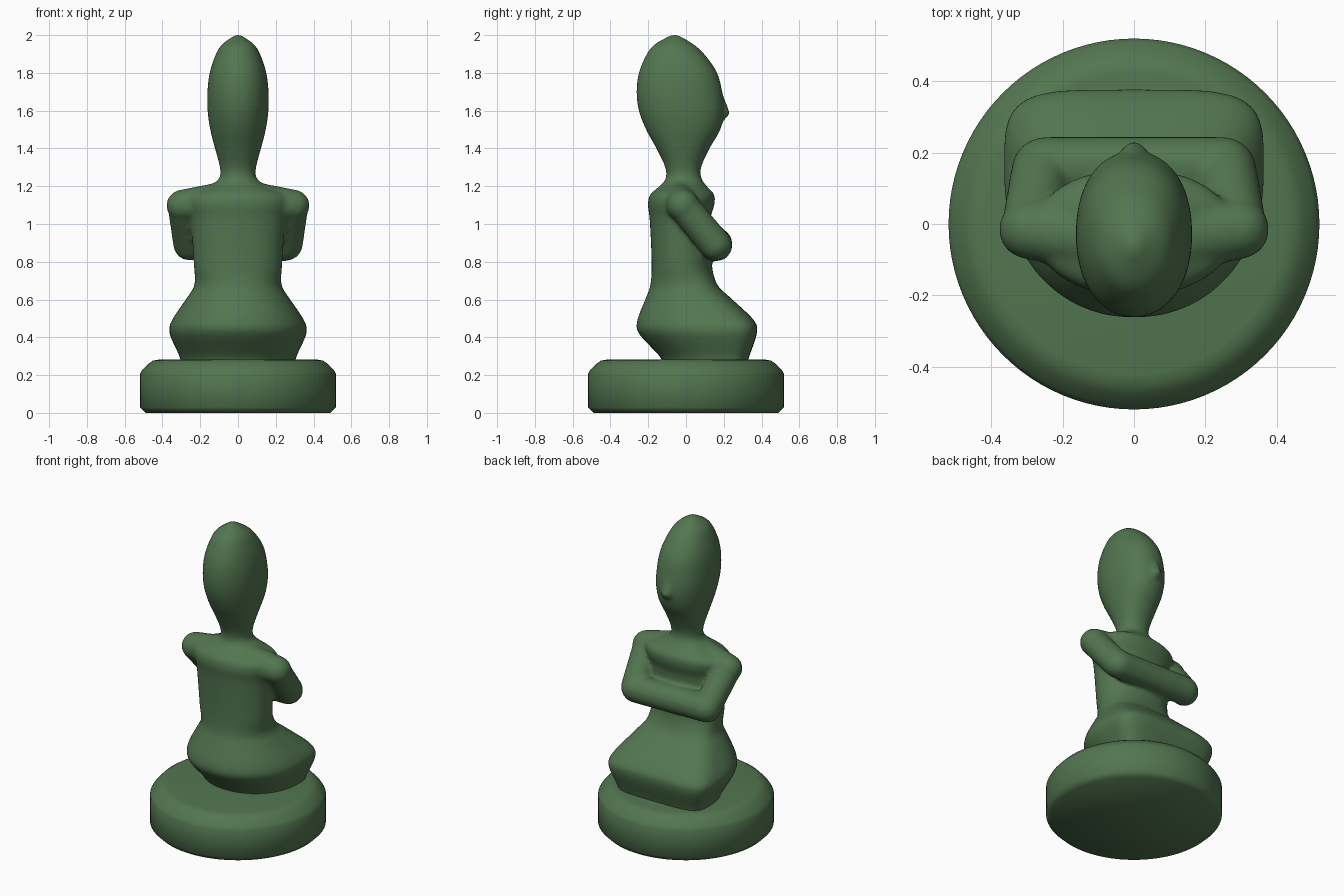
import bpy, bmesh, math
from mathutils import Vector

if "Cube" in bpy.data.objects:
    bpy.data.objects.remove(bpy.data.objects["Cube"])

green = bpy.data.materials.new("dark green stone")
green.diffuse_color = (0.085, 0.18, 0.08, 1)
green.use_nodes = True
green.node_tree.nodes["Principled BSDF"].inputs["Base Color"].default_value = green.diffuse_color


def make_object(name, bm):
    bmesh.ops.recalc_face_normals(bm, faces=bm.faces)
    mesh = bpy.data.meshes.new(name)
    bm.to_mesh(mesh)
    bm.free()
    mesh.materials.append(green)
    ob = bpy.data.objects.new(name, mesh)
    bpy.context.collection.objects.link(ob)
    return ob


def skin(bm, rings):
    """Bridge rings of points and cap both ends."""
    vs = [[bm.verts.new(p) for p in r] for r in rings]
    n = len(vs[0])
    for a, b in zip(vs, vs[1:]):
        for i in range(n):
            bm.faces.new((a[i], a[(i + 1) % n], b[(i + 1) % n], b[i]))
    bm.faces.new(vs[0][::-1])
    bm.faces.new(vs[-1])


def section(z, hw, y0, y1, n=64):
    """Oval section; towards the knees its front gets squarer and wider."""
    leg = max(0, min(1, (0.75 - z) / 0.3))
    yw = (y0 + y1) / 2 + 0.08 * leg
    pts = []
    for i in range(n):
        t = 2 * math.pi * i / n
        c, s = math.cos(t), math.sin(t)
        e = 2 / (2.2 + 2.3 * leg if s > 0 else 2.1)
        depth = y1 - yw if s > 0 else yw - y0
        pts.append((hw * math.copysign(abs(c) ** e, c),
                    yw + depth * math.copysign(abs(s) ** e, s), z))
    return pts


def loft(bm, rows):
    """Smoothly interpolate the rows (Catmull-Rom) and skin them."""
    rings = []
    last = len(rows) - 1
    for k in range(last):
        p = [rows[max(0, min(last, k + d))] for d in (-1, 0, 1, 2)]
        for j in range(5):
            t = j / 5
            rings.append(section(*[
                b + 0.5 * t * (c - a + t * (2*a - 5*b + 4*c - d + t * (3*(b - c) + d - a)))
                for a, b, c, d in zip(*p)]))
    rings.append(section(*rows[-1]))
    skin(bm, rings)


def limb(bm, a, b, ra, rb, n=24):
    """Round-ended tapering limb."""
    a, b = Vector(a), Vector(b)
    q = (b - a).to_track_quat('Z', 'Y')
    d = (b - a).normalized()
    rings = []
    for centre, r, lo in ((a, ra, -85), (b, rb, 0)):
        for k in range(7):
            f = math.radians(lo + 85 * k / 6)
            rings.append([centre + d * r * math.sin(f) + q @ Vector((
                r * math.cos(f) * math.cos(2 * math.pi * i / n),
                r * math.cos(f) * math.sin(2 * math.pi * i / n), 0)) for i in range(n)])
    skin(bm, rings)


# Round plinth with a wide top chamfer
bm = bmesh.new()
skin(bm, [[(r * math.cos(2 * math.pi * i / 96), r * math.sin(2 * math.pi * i / 96), z)
           for i in range(96)]
          for r, z in ((0.49, 0), (0.52, 0.03), (0.52, 0.205), (0.508, 0.225),
                       (0.475, 0.26), (0.45, 0.277), (0.42, 0.282))])
plinth = make_object("plinth", bm)

# Kneeling figure: legs, torso, neck and head (height, half width, back y, front y)
bm = bmesh.new()
loft(bm, [
    (0.25, 0.30, -0.12, 0.32),
    (0.30, 0.31, -0.14, 0.335),
    (0.42, 0.362, -0.25, 0.375),
    (0.49, 0.35, -0.258, 0.36),
    (0.61, 0.27, -0.212, 0.235),
    (0.68, 0.23, -0.188, 0.165),
    (0.80, 0.235, -0.182, 0.135),
    (1.02, 0.25, -0.192, 0.13),
    (1.10, 0.275, -0.202, 0.15),
    (1.155, 0.265, -0.19, 0.15),
    (1.20, 0.16, -0.14, 0.11),
    (1.24, 0.10, -0.108, 0.082),
    (1.30, 0.096, -0.11, 0.08),
    (1.40, 0.122, -0.157, 0.125),
    (1.50, 0.147, -0.212, 0.182),
    (1.60, 0.161, -0.25, 0.203),
    (1.70, 0.162, -0.262, 0.192),
    (1.80, 0.15, -0.25, 0.165),
    (1.89, 0.121, -0.213, 0.105),
    (1.95, 0.086, -0.168, 0.042),
    (2.003, 0.012, -0.075, -0.045)])

# Shoulders and upper arms, mirrored
for s in (-1, 1):
    limb(bm, (s * 0.10, -0.04, 1.12), (s * 0.295, -0.015, 1.098), 0.10, 0.084)
    limb(bm, (s * 0.29, -0.01, 1.09), (s * 0.258, 0.155, 0.892), 0.082, 0.085)
# Folded forearms across the chest
limb(bm, (-0.25, 0.16, 0.895), (0.25, 0.16, 0.888), 0.085, 0.085)
# Nose
limb(bm, (0, 0.175, 1.68), (0, 0.193, 1.59), 0.022, 0.038)

figure = make_object("kneeling_figure", bm)
m = figure.modifiers.new("fuse", 'REMESH')
m.mode = 'VOXEL'
m.voxel_size = 0.012
m.use_smooth_shade = True
m = figure.modifiers.new("soften", 'SMOOTH')
m.factor = 0.5
m.iterations = 8

# Smooth shading on the plinth, sharp edges kept
bpy.context.view_layer.objects.active = plinth
plinth.select_set(True)
bpy.ops.object.shade_smooth_by_angle(angle=math.radians(50))
